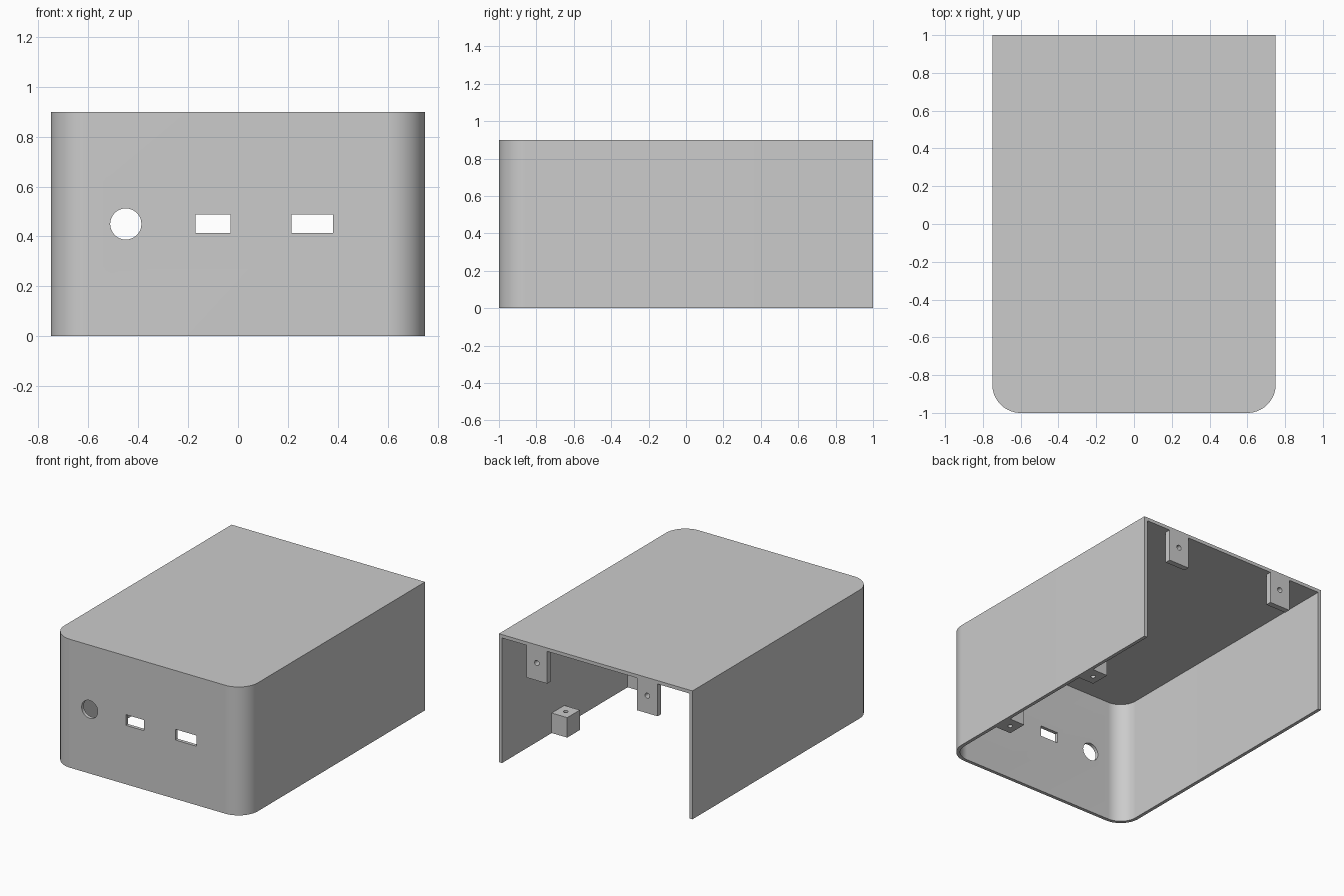
import bpy, bmesh
from math import sin, cos, pi, radians
from mathutils import Matrix, Vector

cube = bpy.data.objects.get("Cube")
if cube:
    bpy.data.objects.remove(cube, do_unlink=True)

W, D, H = 0.75, 1.0, 0.9      # half width, half depth, height
T, R = 0.024, 0.15            # wall thickness, front corner radius

grey = bpy.data.materials.new("plain grey")
grey.use_nodes = True
colour = (0.6, 0.6, 0.6, 1)
grey.diffuse_color = colour
grey.node_tree.nodes["Principled BSDF"].inputs["Base Color"].default_value = colour


def add_object(name, bm):
    bmesh.ops.recalc_face_normals(bm, faces=bm.faces)
    mesh = bpy.data.meshes.new(name)
    bm.to_mesh(mesh)
    bm.free()
    mesh.materials.append(grey)
    obj = bpy.data.objects.new(name, mesh)
    bpy.context.collection.objects.link(obj)
    return obj


def box(name, low, high):
    low, high = Vector(low), Vector(high)
    bm = bmesh.new()
    bmesh.ops.create_cube(bm, size=1)
    bmesh.ops.scale(bm, vec=high - low, verts=bm.verts)
    bmesh.ops.translate(bm, vec=(low + high) / 2, verts=bm.verts)
    return add_object(name, bm)


def cylinder(name, centre, radius, length, axis, sides=32):
    bm = bmesh.new()
    turn = Matrix.Rotation(pi / 2, 4, "X") if axis == "Y" else Matrix()
    bmesh.ops.create_cone(bm, cap_ends=True, segments=sides, radius1=radius,
                          radius2=radius, depth=length,
                          matrix=Matrix.Translation(centre) @ turn)
    return add_object(name, bm)


def rounded_block(name, inset, back, bottom, top):
    """Upright block with both front corners rounded."""
    half, front, radius, steps = W - inset, -D + inset, R - inset, 24
    outline = [(half, back), (-half, back)]
    for side, start in ((-1, pi), (1, 1.5 * pi)):
        for i in range(steps + 1):
            a = start + i / steps * pi / 2
            outline.append((side * (half - radius) + radius * cos(a),
                            front + radius + radius * sin(a)))
    bm = bmesh.new()
    face = bm.faces.new([bm.verts.new((x, y, bottom)) for x, y in outline])
    new = bmesh.ops.extrude_face_region(bm, geom=[face])["geom"]
    bmesh.ops.translate(bm, vec=(0, 0, top - bottom),
                        verts=[v for v in new if isinstance(v, bmesh.types.BMVert)])
    return add_object(name, bm)


def cut(obj, cutters):
    bpy.context.view_layer.objects.active = obj
    for cutter in cutters:
        cutter.hide_render = True
        mod = obj.modifiers.new("cut", "BOOLEAN")
        mod.operation, mod.solver, mod.object = "DIFFERENCE", "EXACT", cutter
        bpy.ops.object.modifier_apply(modifier=mod.name)
        bpy.data.objects.remove(cutter, do_unlink=True)


def smooth(obj):
    bpy.ops.object.select_all(action="DESELECT")
    obj.select_set(True)
    bpy.context.view_layer.objects.active = obj
    bpy.ops.object.shade_smooth_by_angle(angle=radians(30))


# Hollow cover, open at the back and underneath, with three front ports
cover = rounded_block("cover", 0, D, 0, H)
cut(cover, [
    rounded_block("hollow_cutter", T, D + 0.2, -0.2, H - T),
    cylinder("round_port_cutter", (-0.45, -D, 0.45), 0.0625, 0.3, "Y", 48),
    box("small_port_cutter", (-0.17, -D - 0.1, 0.413), (-0.03, -D + 0.1, 0.488)),
    box("wide_port_cutter", (0.215, -D - 0.1, 0.413), (0.38, -D + 0.1, 0.488)),
])
smooth(cover)

# Screw tabs hanging from the roof at the back
for name, x in (("left_back_tab", 0.456), ("right_back_tab", -0.4)):
    tab = box(name, (x - 0.08, D - 0.04, 0.65), (x + 0.08, D, H - T))
    cut(tab, [cylinder("screw_cutter", (x, D, 0.773), 0.018, 0.2, "Y")])
    smooth(tab)

# Screw blocks at the foot of the left wall
for name, y in (("back_screw_block", 0.38), ("front_screw_block", -0.46)):
    block = box(name, (W - T - 0.12, y - 0.07, 0), (W - T, y + 0.07, 0.14))
    cut(block, [cylinder("screw_cutter", (W - T - 0.06, y, 0.07), 0.016, 0.4, "Z")])
    smooth(block)
